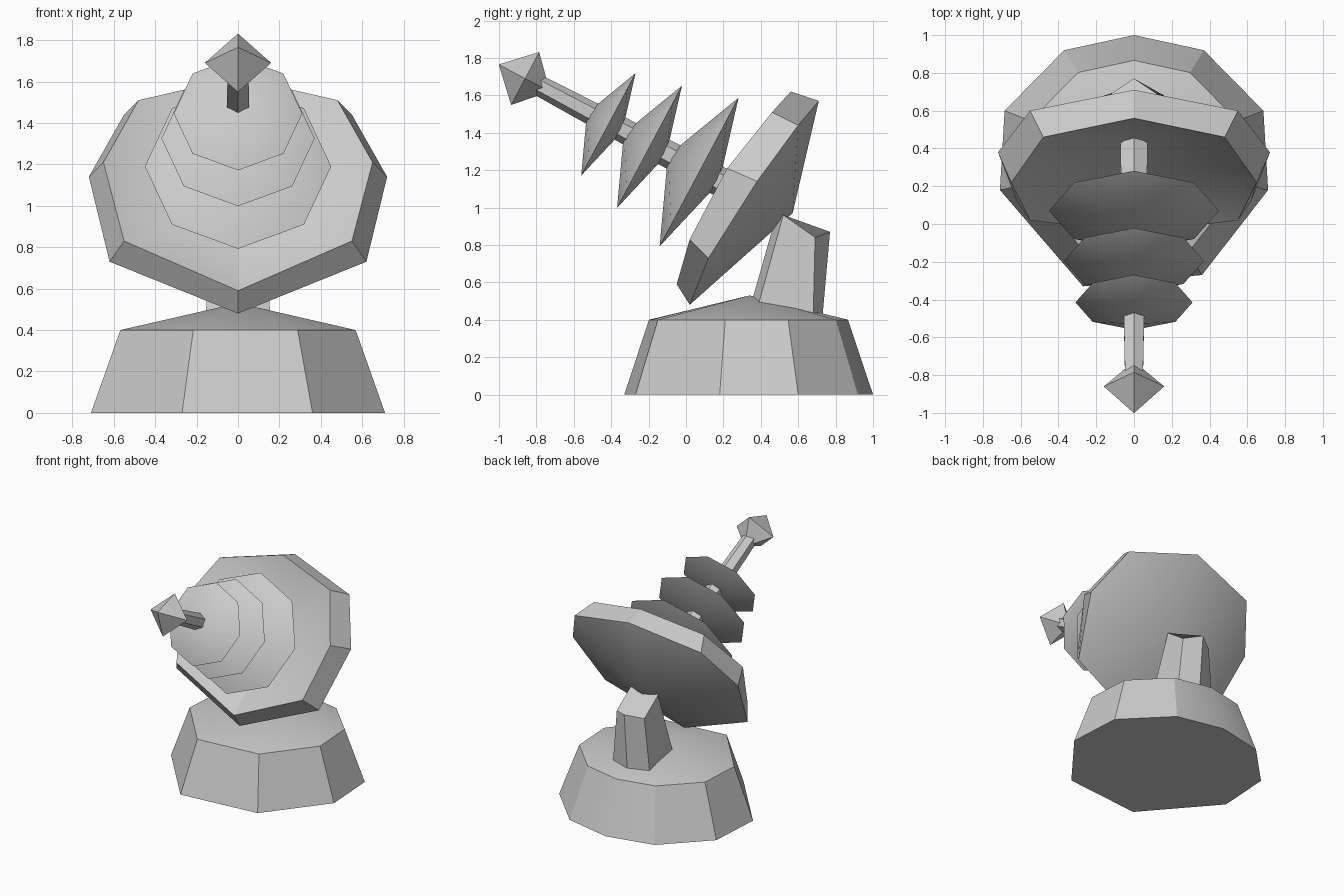
import bpy
from math import pi, sin, cos
from mathutils import Vector

if "Cube" in bpy.data.objects:
    bpy.data.objects.remove(bpy.data.objects["Cube"], do_unlink=True)

GREY = (0.6, 0.6, 0.6, 1.0)
grey = bpy.data.materials.new("light_grey")
grey.use_nodes = True
grey.diffuse_color = GREY
grey.node_tree.nodes["Principled BSDF"].inputs["Base Color"].default_value = GREY

AXIS = Vector((0, -0.883, 0.469))   # pointing direction of the antenna
UP = Vector((0, 0.469, 0.883))
SIDE = Vector((1, 0, 0))


def skin(name, sections):
    """Join sections in order; a single point closes as a tip, an end ring is capped."""
    verts, faces, rings = [], [], []
    for sec in sections:
        rings.append(range(len(verts), len(verts) + len(sec)))
        verts += [tuple(p) for p in sec]
    for a, b in zip(rings, rings[1:]):
        n = max(len(a), len(b))
        for i in range(n):
            j = (i + 1) % n
            face = [a[i % len(a)], a[j % len(a)], b[j % len(b)], b[i % len(b)]]
            faces.append(list(dict.fromkeys(face)))
    if len(rings[0]) > 2:
        faces.append(list(reversed(rings[0])))
    if len(rings[-1]) > 2:
        faces.append(list(rings[-1]))
    mesh = bpy.data.meshes.new(name)
    mesh.from_pydata(verts, [], faces)
    mesh.materials.append(grey)
    obj = bpy.data.objects.new(name, mesh)
    bpy.context.collection.objects.link(obj)
    bpy.context.view_layer.objects.active = obj
    bpy.ops.object.select_all(action='DESELECT')
    obj.select_set(True)
    bpy.ops.object.mode_set(mode='EDIT')
    bpy.ops.mesh.select_all(action='SELECT')
    bpy.ops.mesh.normals_make_consistent(inside=False)
    bpy.ops.object.mode_set(mode='OBJECT')
    bpy.ops.object.shade_smooth_by_angle(angle=pi / 7)
    return obj


def mirrored(half):
    """Complete a ring whose first and last points lie on x = 0."""
    return half + [(-x, y, z) for x, y, z in reversed(half[1:-1])]


def ring(center, radius, sides):
    """Regular ring square to the antenna axis, with one corner at the top."""
    return [center + radius * (SIDE * sin(2 * pi * i / sides) + UP * cos(2 * pi * i / sides))
            for i in range(sides)]


def bicone(name, center, radius, sides, front, back):
    skin(name, [[center + AXIS * front], ring(center, radius, sides), [center - AXIS * back]])


# Pedestal with a shallow pointed roof
outline = [(0, 1.0), (0.37, 0.92), (0.685, 0.6), (0.71, 0.18), (0.36, -0.27),
           (-0.27, -0.33), (-0.71, 0.18), (-0.685, 0.6), (-0.37, 0.92)]
skin("pedestal", [[(x, y, 0) for x, y in outline],
                  [(x * 0.8, 0.33 + (y - 0.33) * 0.8, 0.4) for x, y in outline],
                  [(0, 0.34, 0.53)]])

# Tapered support post with a ridged top
skin("support_post", [
    mirrored([(0, 0.33, 0.42), (0.16, 0.37, 0.42), (0.16, 0.68, 0.42), (0, 0.73, 0.42)]),
    mirrored([(0, 0.5, 1.02), (0.12, 0.52, 0.96), (0.12, 0.69, 0.84), (0, 0.77, 0.87)])])

# Dish: hollow front, bevelled rim and conical back
front_rim = [(0, 0.56, 1.62), (0.48, 0.46, 1.51), (0.65, 0.22, 1.21),
             (0.55, 0.02, 0.83), (0, -0.05, 0.59)]
back_rim = [(0, 0.71, 1.57), (0.55, 0.6, 1.44), (0.72, 0.38, 1.14),
            (0.62, 0.12, 0.73), (0, 0.02, 0.48)]
skin("dish", [[(0, 0.44, 1.01)], mirrored(front_rim), mirrored(back_rim), [(0, 0.57, 0.97)]])

# Antenna rod
skin("antenna_rod", [ring(Vector((0, 0.46, 0.99)), 0.085, 6),
                     ring(Vector((0, -0.8, 1.66)), 0.055, 6)])

# Three pointed discs, growing towards the dish
for name, y, z, radius in (("outer_disc", -0.415, 1.445, 0.31),
                           ("middle_disc", -0.195, 1.325, 0.37),
                           ("inner_disc", 0.07, 1.19, 0.45)):
    bicone(name, Vector((0, y, z)), radius, 8, radius * 0.42, radius * 0.27)

# Faceted tip
bicone("antenna_tip", Vector((0, -0.86, 1.69)), 0.16, 4, 0.16, 0.15)
